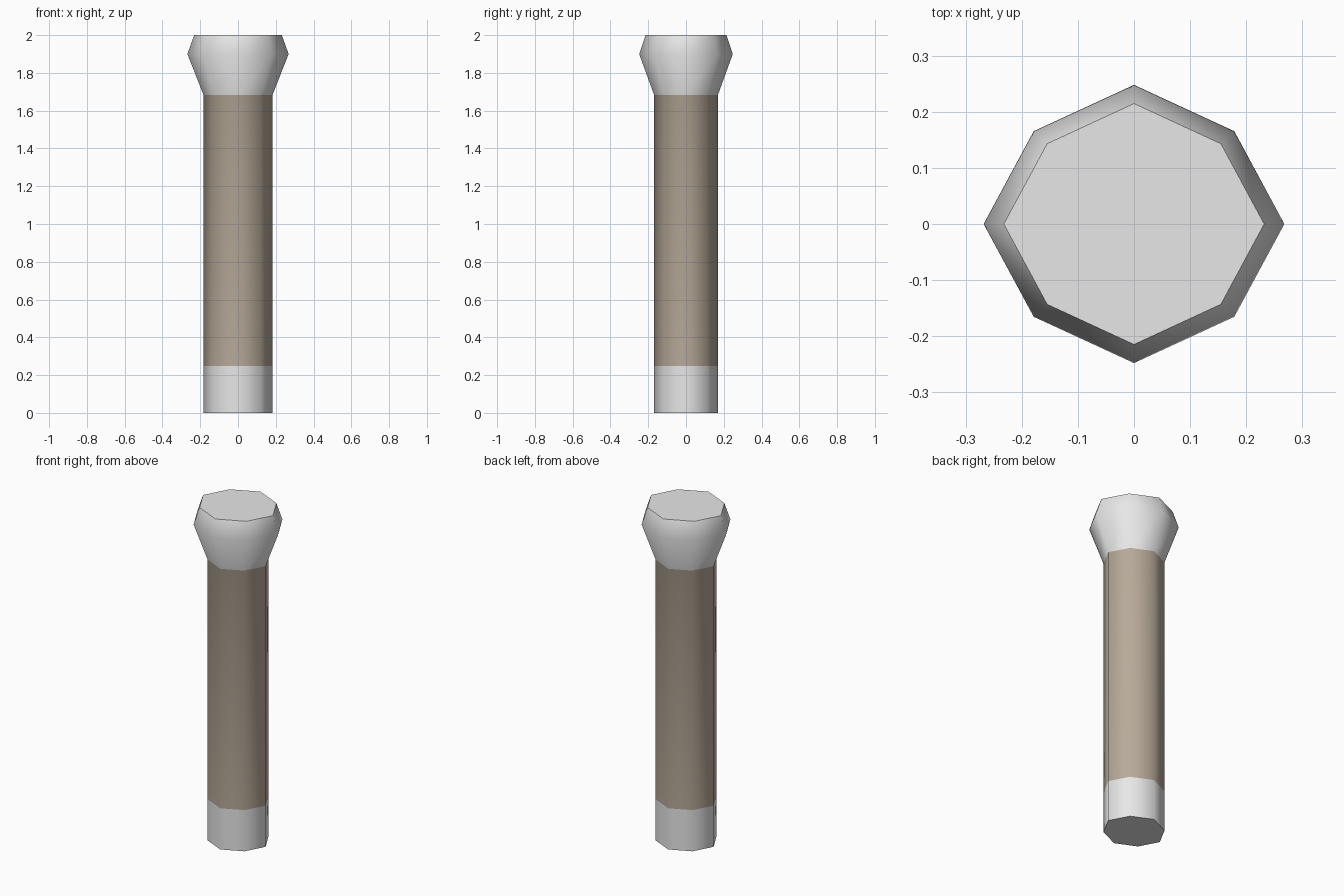
import bpy, math

if "Cube" in bpy.data.objects:
    bpy.data.objects.remove(bpy.data.objects["Cube"])

def material(name, rgb):
    m = bpy.data.materials.new(name)
    m.diffuse_color = (*rgb, 1)
    m.use_nodes = True
    m.node_tree.nodes["Principled BSDF"].inputs["Base Color"].default_value = m.diffuse_color
    return m

pale = material("pale_grey", (0.8, 0.8, 0.8))
tan = material("warm_taupe", (0.474, 0.402, 0.319))

# Slightly flattened octagon cross-section, unit half width in x
D = 0.667
RATIO = 0.925
OCT = [(1, 0), (D, D), (0, 1), (-D, D), (-1, 0), (-D, -D), (0, -1), (D, -D)]

# Profile of the post: (height, half width)
PROFILE = [(0, 0.183), (0.247, 0.183), (1.684, 0.183), (1.9, 0.268), (2.0, 0.232)]

verts = [(x * r, y * r * RATIO, z) for z, r in PROFILE for x, y in OCT]
n = len(OCT)
faces = [tuple(reversed(range(n)))]
for k in range(len(PROFILE) - 1):
    for i in range(n):
        j = (i + 1) % n
        faces.append((k * n + i, k * n + j, (k + 1) * n + j, (k + 1) * n + i))
faces.append(tuple(range((len(PROFILE) - 1) * n, len(PROFILE) * n)))

mesh = bpy.data.meshes.new("post")
mesh.from_pydata(verts, [], faces)
post = bpy.data.objects.new("post", mesh)
bpy.context.collection.objects.link(post)
mesh.materials.append(pale)
mesh.materials.append(tan)

# Taupe shaft between pale foot and pale flared head
for p in mesh.polygons:
    p.material_index = 1 if 0.3 < p.center.z < 1.65 else 0

# Smooth sides, crisp end caps
bpy.context.view_layer.objects.active = post
post.select_set(True)
bpy.ops.object.shade_smooth_by_angle(angle=math.radians(62))
